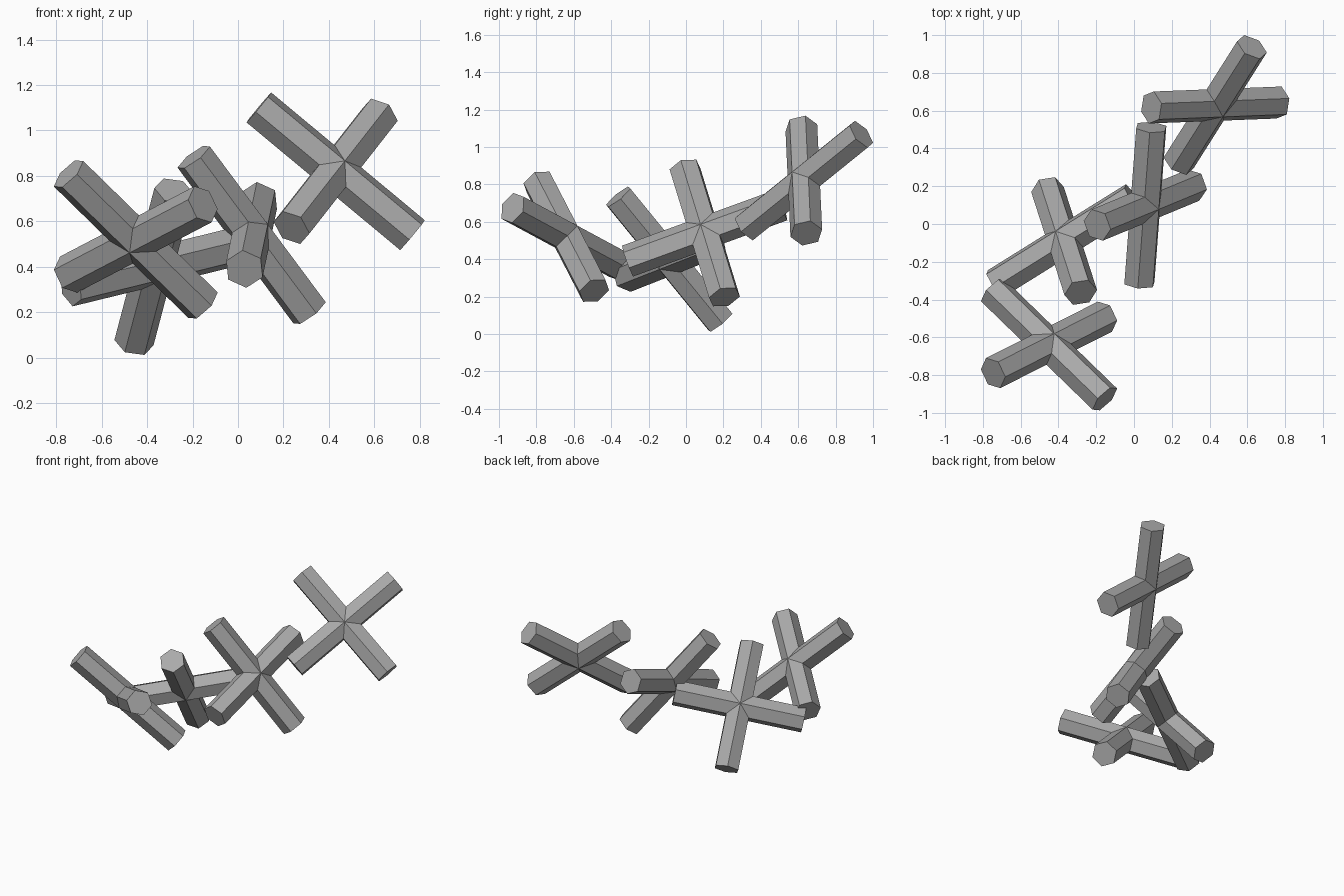
import bpy
import bmesh
import math
from mathutils import Matrix, Vector

RADIUS = 0.088
HALF_LENGTH = 0.44

cube = bpy.data.objects.get("Cube")
if cube:
    bpy.data.objects.remove(cube, do_unlink=True)

grey = bpy.data.materials.new("plain_grey")
grey.use_nodes = True
colour = (0.4, 0.4, 0.4, 1.0)
grey.diffuse_color = colour
grey.node_tree.nodes["Principled BSDF"].inputs["Base Color"].default_value = colour


def add_rod(bm, centre, axis, ridge):
    """Six-sided rod along axis, with one long edge facing ridge."""
    side = axis.cross(ridge)
    frame = Matrix((ridge, side, axis)).transposed().to_4x4()
    rod = bmesh.ops.create_cone(bm, cap_ends=True, segments=6, radius1=RADIUS,
                                radius2=RADIUS, depth=2 * HALF_LENGTH)
    # Turn a corner of the hexagon onto the local x axis
    corner = max((v.co for v in rod["verts"]), key=lambda co: co.x)
    spin = Matrix.Rotation(-math.atan2(corner.y, corner.x), 4, "Z")
    bmesh.ops.transform(bm, verts=rod["verts"],
                        matrix=Matrix.Translation(centre) @ frame @ spin)


def add_cross(name, centre, first, second):
    """Two equal rods crossing at right angles."""
    u = Vector(first).normalized()
    v = Vector(second)
    v = (v - u * v.dot(u)).normalized()
    normal = u.cross(v)
    bm = bmesh.new()
    add_rod(bm, Vector(centre), u, normal)
    add_rod(bm, Vector(centre), v, normal)
    bmesh.ops.recalc_face_normals(bm, faces=bm.faces)
    mesh = bpy.data.meshes.new(name)
    bm.to_mesh(mesh)
    bm.free()
    mesh.materials.append(grey)
    obj = bpy.data.objects.new(name, mesh)
    bpy.context.collection.objects.link(obj)


# Chain of four crosses, front to back: centre and the two rod directions
add_cross("front_cross", (-0.45, -0.64, 0.52), (-0.67, 0.65, -0.35), (0.70, 0.31, -0.64))
add_cross("low_cross", (-0.37, -0.09, 0.40), (-0.20, 0.62, -0.76), (0.83, 0.52, 0.20))
add_cross("middle_cross", (0.06, 0.10, 0.54), (0.58, 0.24, -0.78), (0.08, 0.94, 0.33))
add_cross("back_cross", (0.43, 0.63, 0.82), (0.77, 0.03, -0.64), (0.46, 0.70, 0.55))
